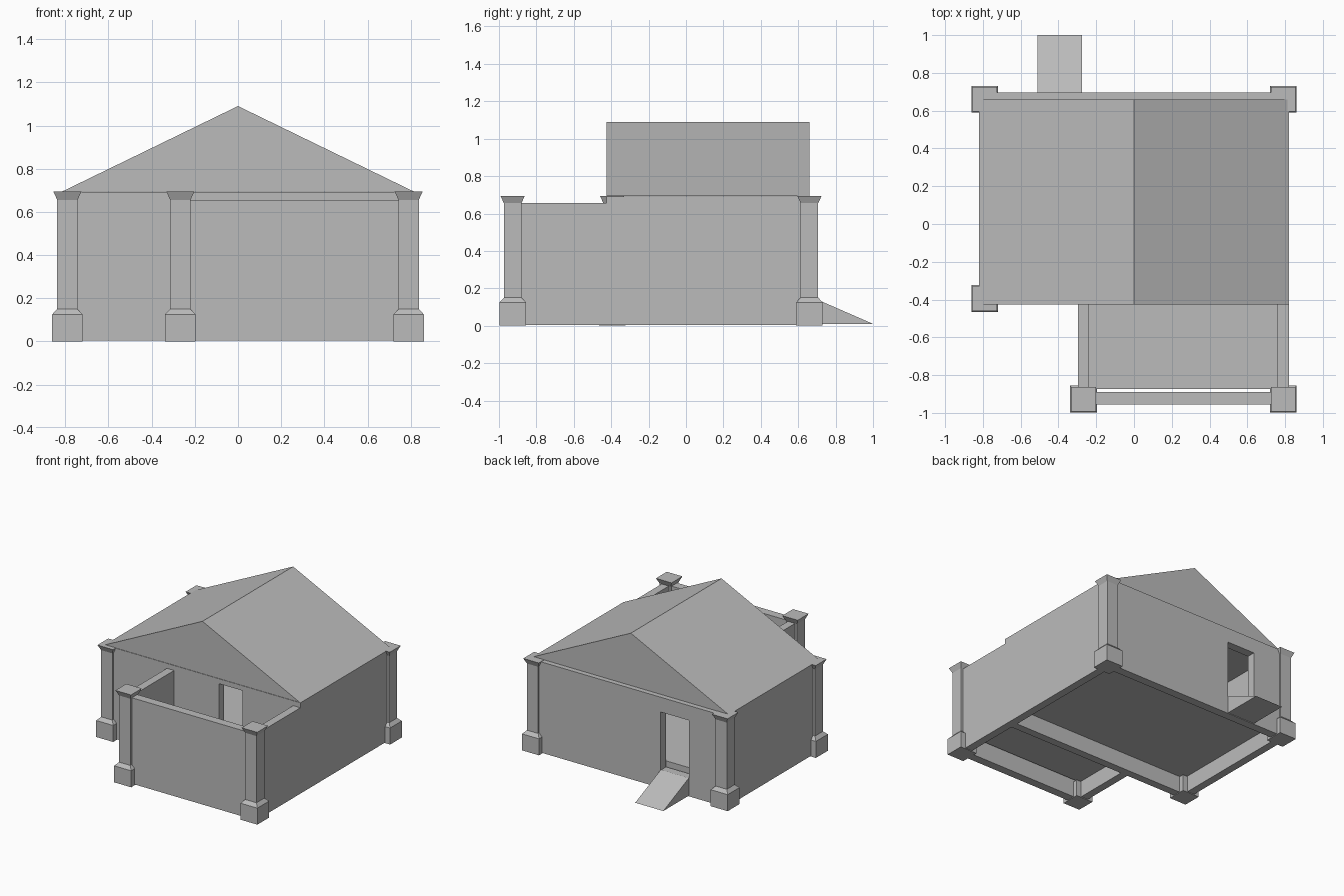
import bpy, bmesh

if "Cube" in bpy.data.objects:
    bpy.data.objects.remove(bpy.data.objects["Cube"], do_unlink=True)

GREY = (0.5, 0.5, 0.5, 1.0)
grey = bpy.data.materials.new("plain_grey")
grey.use_nodes = True
grey.diffuse_color = GREY
for node in grey.node_tree.nodes:
    if node.type == "BSDF_PRINCIPLED":
        node.inputs["Base Color"].default_value = GREY


def finish(name, bm):
    bmesh.ops.recalc_face_normals(bm, faces=bm.faces[:])
    mesh = bpy.data.meshes.new(name)
    bm.to_mesh(mesh)
    bm.free()
    mesh.materials.append(grey)
    obj = bpy.data.objects.new(name, mesh)
    bpy.context.scene.collection.objects.link(obj)
    return obj


def box(name, x, y, z):
    bm = bmesh.new()
    bmesh.ops.create_cube(bm, size=1)
    for v in bm.verts:
        v.co = [lo if c < 0 else hi for c, (lo, hi) in zip(v.co, (x, y, z))]
    return finish(name, bm)


def prism(name, points, move):
    """Extrude a flat polygon of 3D points along a vector."""
    bm = bmesh.new()
    face = bm.faces.new([bm.verts.new(p) for p in points])
    made = bmesh.ops.extrude_face_region(bm, geom=[face])["geom"]
    tops = [g for g in made if isinstance(g, bmesh.types.BMVert)]
    bmesh.ops.translate(bm, verts=tops, vec=move)
    return finish(name, bm)


def pillar(name, x, y):
    """Square pillar: stacked square rings of (half width, height)."""
    bm = bmesh.new()
    profile = [(.071, 0), (.071, .125), (.047, .15), (.047, .655), (.065, .695)]
    corners = [(-1, -1), (1, -1), (1, 1), (-1, 1)]
    rings = [[bm.verts.new((x + r * i, y + r * j, z)) for i, j in corners]
             for r, z in profile]
    for low, high in zip(rings, rings[1:]):
        for k in range(4):
            n = (k + 1) % 4
            bm.faces.new((low[k], low[n], high[n], high[k]))
    bm.faces.new(rings[0])
    bm.faces.new(rings[-1])
    return finish(name, bm)


def cut_door(wall, x, y, z):
    cutter = box("door_cutter", x, y, z)
    cutter.hide_render = True
    cutter.hide_viewport = True
    cutter.display_type = "WIRE"
    mod = wall.modifiers.new("doorway", "BOOLEAN")
    mod.operation = "DIFFERENCE"
    mod.solver = "EXACT"
    mod.object = cutter


# Corner pillars
for name, x, y in [("back_left_pillar", .79, .66), ("back_right_pillar", -.79, .66),
                   ("house_right_pillar", -.79, -.395),
                   ("yard_right_pillar", -.267, -.927), ("yard_left_pillar", .79, -.927)]:
    pillar(name, x, y)

# House walls
HIGH, LOW = (.005, .692), (.005, .655)
box("house_right_wall", (-.82, -.76), (-.425, .695), HIGH)
box("house_left_wall", (.76, .82), (-.425, .695), HIGH)
back_wall = box("back_wall", (-.76, .76), (.63, .695), HIGH)
front_wall = box("house_front_wall", (-.76, .76), (-.425, -.365), HIGH)
cut_door(back_wall, (-.51, -.275), (.5, .8), (.14, .58))
cut_door(front_wall, (.137, .337), (-.5, -.3), (.18, .655))

# Walled front yard
box("yard_left_wall", (.76, .82), (-.955, -.425), LOW)
box("yard_right_wall", (-.297, -.237), (-.955, -.425), LOW)
box("yard_front_wall", (-.237, .76), (-.955, -.89), LOW)

# Raised floors
box("house_floor", (-.76, .76), (-.365, .62), (.13, .18))
box("yard_floor", (-.237, .76), (-.874, -.425), (.13, .18))

# Solid gable roof and entrance ramp
prism("gable_roof", [(-.815, -.425, .694), (.815, -.425, .694), (0, -.425, 1.09)],
      (0, 1.085, 0))
prism("entrance_ramp", [(-.51, .695, .01), (-.51, 1, .01), (-.51, .695, .143)],
      (.235, 0, 0))
